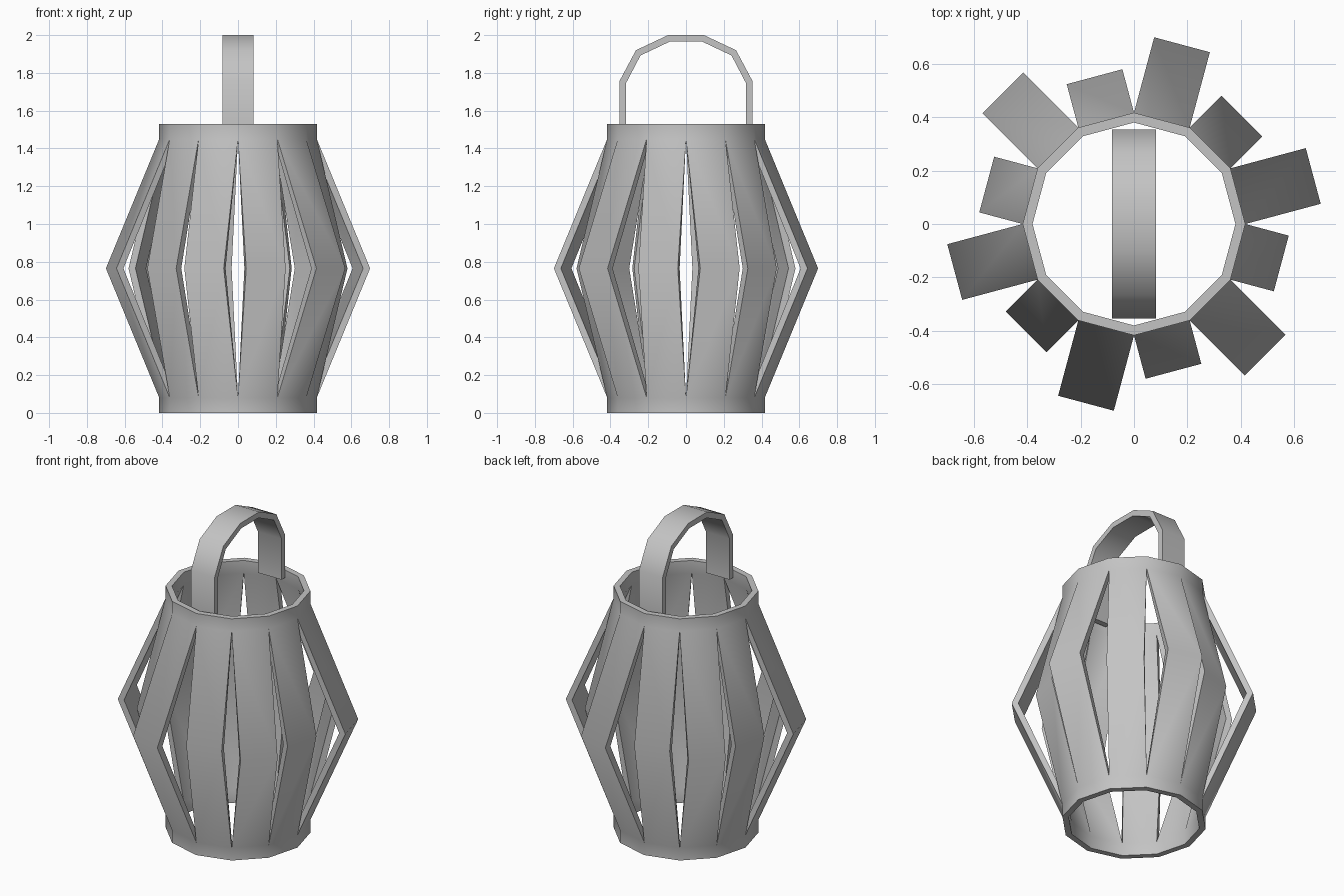
import bpy, bmesh, math
from mathutils import Vector

if "Cube" in bpy.data.objects:
    bpy.data.objects.remove(bpy.data.objects["Cube"])

SIDES = 12
R_OUT, R_IN = 0.417, 0.38
HEIGHT, BAND = 1.53, 0.08
WALL = 0.038

paper = bpy.data.materials.new("grey_paper")
paper.diffuse_color = (0.55, 0.55, 0.55, 1)
paper.use_nodes = True
paper.node_tree.nodes["Principled BSDF"].inputs["Base Color"].default_value = paper.diffuse_color


def finish(bm, name):
    bmesh.ops.recalc_face_normals(bm, faces=bm.faces)
    mesh = bpy.data.meshes.new(name)
    bm.to_mesh(mesh)
    bm.free()
    ob = bpy.data.objects.new(name, mesh)
    bpy.context.collection.objects.link(ob)
    mesh.materials.append(paper)
    bpy.ops.object.select_all(action='DESELECT')
    ob.select_set(True)
    bpy.context.view_layer.objects.active = ob
    bpy.ops.object.shade_smooth_by_angle(angle=math.radians(60))
    return ob


def polar(r, angle, z):
    return Vector((r * math.cos(angle), r * math.sin(angle), z))


# Lantern body: two closed bands joined by strips that bow outward
bm = bmesh.new()
levels = (0, BAND, HEIGHT - BAND, HEIGHT)
step = math.tau / SIDES
outer, inner = [[[bm.verts.new(polar(r, i * step, z)) for i in range(SIDES)]
                 for z in levels] for r in (R_OUT, R_IN)]
for i in range(SIDES):
    j = (i + 1) % SIDES
    # top and bottom bands
    for wall in (outer, inner):
        for k in (0, 2):
            bm.faces.new((wall[k][i], wall[k][j], wall[k + 1][j], wall[k + 1][i]))
    # rims
    for k in (0, 3):
        bm.faces.new((outer[k][i], outer[k][j], inner[k][j], inner[k][i]))
    # strip: long and short bulges alternate
    a = (i + 0.5) * step
    bulge = 0.695 if i % 2 == 0 else 0.571
    half = R_OUT * math.sin(step / 2)
    side = Vector((-math.sin(a), math.cos(a), 0)) * half
    mid = {}
    for wall, r in (("out", bulge), ("in", bulge - WALL)):
        c = polar(r, a, HEIGHT / 2)
        mid[wall] = (bm.verts.new(c - side), bm.verts.new(c + side))
    for k in (1, 2):
        for wall, m in ((outer, mid["out"]), (inner, mid["in"])):
            bm.faces.new((wall[k][i], wall[k][j], m[1], m[0]))
        for n, v in enumerate((i, j)):
            bm.faces.new((outer[k][v], mid["out"][n], mid["in"][n], inner[k][v]))
finish(bm, "lantern_body")

# Handle: bent paper band standing inside the top rim
half_outer = [(0.353, 1.485), (0.353, 1.755), (0.265, 1.92), (0.095, 2.0)]
half_inner = [(0.318, 1.485), (0.318, 1.745), (0.241, 1.892), (0.087, 1.965)]
bm = bmesh.new()
rows = []
for half_profile in (half_outer, half_inner):
    profile = half_profile + [(-y, z) for y, z in reversed(half_profile)]
    for x in (-0.083, 0.083):
        rows.append([bm.verts.new((x, y, z)) for y, z in profile])
loop = [rows[0], rows[1], rows[3], rows[2]]
for n in range(len(rows[0]) - 1):
    for q in range(4):
        p, s = loop[q], loop[(q + 1) % 4]
        bm.faces.new((p[n], s[n], s[n + 1], p[n + 1]))
for n in (0, -1):
    bm.faces.new([r[n] for r in loop])
finish(bm, "handle")
